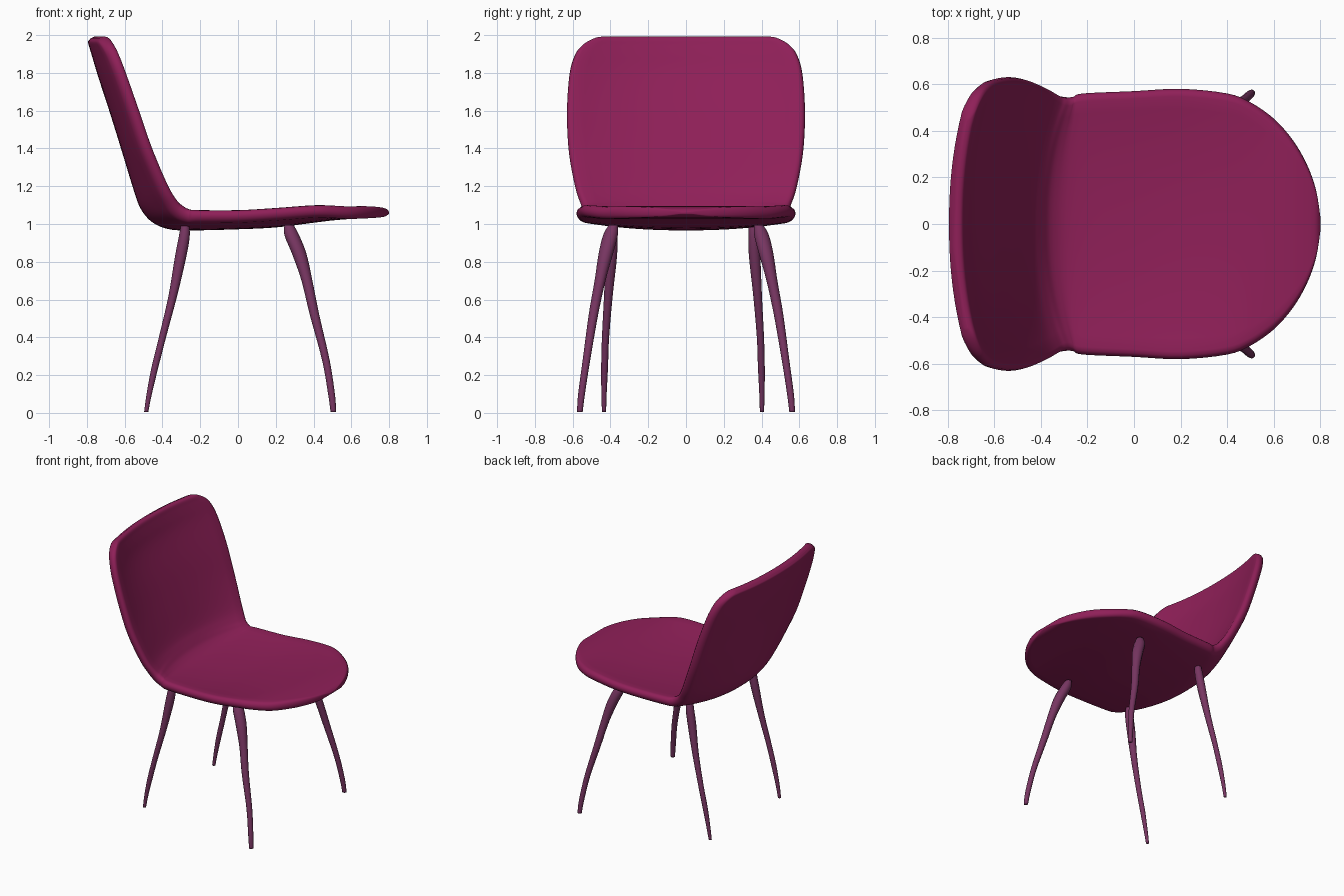
import bpy, bmesh, math
from mathutils import Vector

if "Cube" in bpy.data.objects:
    bpy.data.objects.remove(bpy.data.objects["Cube"], do_unlink=True)


def material(name, rgb):
    m = bpy.data.materials.new(name)
    m.use_nodes = True
    m.diffuse_color = (*rgb, 1)
    bsdf = m.node_tree.nodes["Principled BSDF"]
    bsdf.inputs["Base Color"].default_value = (*rgb, 1)
    bsdf.inputs["Roughness"].default_value = 0.7
    return m


def smooth_path(points, steps):
    """Catmull-Rom interpolation of tuples of any length."""
    vs = [Vector(p) for p in points]
    out = []
    for i in range(len(vs) - 1):
        b, c = vs[i], vs[i + 1]
        a = vs[i - 1] if i else b
        d = vs[i + 2] if i + 2 < len(vs) else c
        for k in range(steps):
            t = k / steps
            out.append(b + (c - a) * t / 2 + (a * 2 - b * 5 + c * 4 - d) * t * t / 2
                       + (b * 3 - a - c * 3 + d) * t ** 3 / 2)
    return out + [vs[-1]]


def loft(name, rings, mat):
    """Join closed rings of points into one smooth capped mesh."""
    bm = bmesh.new()
    rows = [[bm.verts.new(p) for p in ring] for ring in rings]
    for r, s in zip(rows, rows[1:]):
        for j in range(len(r)):
            k = (j + 1) % len(r)
            bm.faces.new((r[j], r[k], s[k], s[j]))
    bm.faces.new(rows[0])
    bm.faces.new(rows[-1])
    bmesh.ops.recalc_face_normals(bm, faces=bm.faces)
    for f in bm.faces:
        f.smooth = True
    me = bpy.data.meshes.new(name)
    bm.to_mesh(me)
    bm.free()
    me.materials.append(mat)
    ob = bpy.data.objects.new(name, me)
    bpy.context.collection.objects.link(ob)
    return ob


shell_mat = material("raspberry shell", (0.275, 0.014, 0.098))
leg_mat = material("plum legs", (0.185, 0.036, 0.12))

# Shell path from the top of the back to the seat nose: x, z, half width, half thickness
path = smooth_path([
    (-.77, 1.988, .45, .01), (-.765, 1.975, .50, .03), (-.755, 1.94, .555, .032),
    (-.74, 1.89, .59, .032), (-.71, 1.79, .617, .032), (-.645, 1.59, .63, .032),
    (-.58, 1.38, .62, .032), (-.522, 1.19, .585, .032), (-.487, 1.10, .555, .034),
    (-.435, 1.04, .545, .036), (-.36, 1.008, .545, .036), (-.25, 1.0, .56, .034),
    (0, 1.005, .57, .033), (.2, 1.015, .58, .033), (.4, 1.04, .56, .033),
    (.5, 1.052, .522, .033), (.6, 1.06, .452, .033), (.68, 1.062, .362, .032),
    (.74, 1.062, .26, .028), (.78, 1.061, .15, .021), (.799, 1.06, .035, .006),
], 4)
# Curvature of each station: forward bow and upward bow of the edges, inner padding
curvature = smooth_path(
    [(.09, 0, 0)] * 5 + [(.09, 0, .015), (.1, 0, .03), (.14, 0, .045), (.18, 0, .055),
     (.165, .035, .05), (.12, .05, .03), (.035, .052, .01), (0, .045, 0), (0, .045, 0),
     (0, .035, 0), (0, .02, 0)] + [(0, 0, 0)] * 5, 4)

rings = []
for i, ((x, z, w, t), (forward, up, pad)) in enumerate(zip(path, curvature)):
    p, q = path[max(i - 1, 0)], path[min(i + 1, len(path) - 1)]
    tangent = Vector((q[0] - p[0], 0, q[1] - p[1])).normalized()
    normal = Vector((-tangent.z, 0, tangent.x))
    flat = w - t
    outline = [(flat * (k / 10 - 1), -t) for k in range(20)]
    outline += [(flat + t * math.cos(a), t * math.sin(a))
                for a in (math.pi * (k / 6 - .5) for k in range(6))]
    outline += [(-y, -n) for y, n in outline]
    ring = []
    for y, n in outline:
        fill = pad * (1 - (y / w) ** 2) if n > 0 else 0
        bow = Vector((forward, 0, up)) * (abs(y) / .6) ** 2.2
        ring.append(Vector((x, y, z)) + normal * (n + fill) + bow)
    rings.append(ring)
loft("seat_shell", rings, shell_mat)


# Slender bowed legs: x, y, z, radius
def leg(name, points):
    loft(name, [[(x + r * math.cos(a), y + r * math.sin(a), z)
                 for a in (math.tau * k / 12 for k in range(12))]
                for x, y, z, r in smooth_path(points, 5)], leg_mat)


front = [(.27, .385, .995, .024), (.285, .40, .94, .039), (.325, .425, .84, .038),
         (.365, .455, .7, .029), (.405, .49, .52, .025), (.465, .527, .28, .02),
         (.495, .553, .1, .018), (.505, .562, .005, .015)]
rear = [(-.28, .37, .995, .022), (-.285, .375, .93, .029), (-.305, .38, .82, .03),
        (-.345, .395, .62, .023), (-.40, .41, .4, .019), (-.44, .415, .24, .018),
        (-.47, .418, .1, .014), (-.486, .418, .005, .011)]
for side, label in ((1, "left"), (-1, "right")):
    leg("front_leg_" + label, [(x, y * side, z, r) for x, y, z, r in front])
    leg("rear_leg_" + label, [(x, y * side - .016, z, r) for x, y, z, r in rear])
